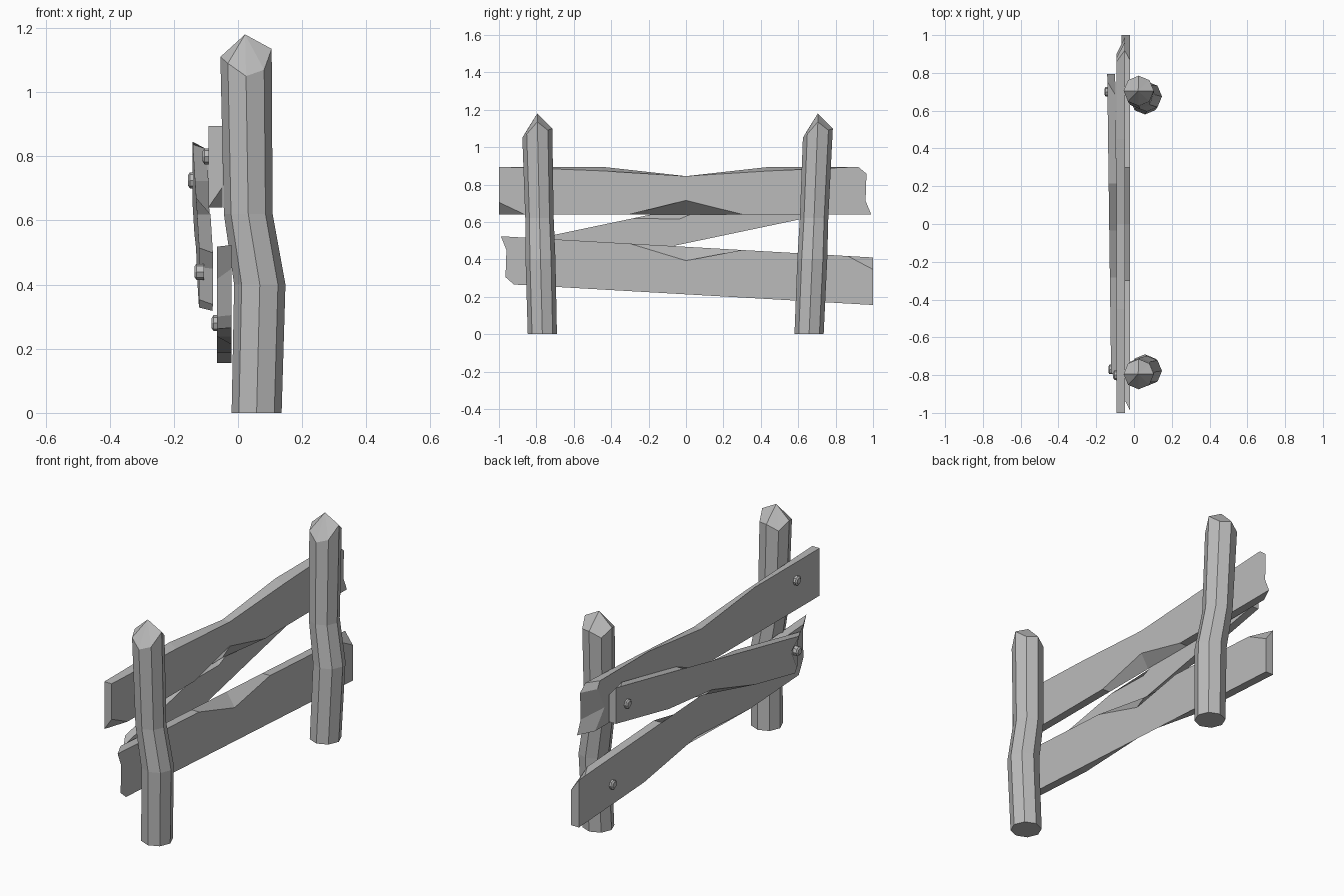
import bpy, math
from mathutils import Vector

cube = bpy.data.objects.get("Cube")
if cube:
    bpy.data.objects.remove(cube, do_unlink=True)

grey = bpy.data.materials.new("weathered_grey")
grey.use_nodes = True
colour = (0.5, 0.5, 0.5, 1)
grey.diffuse_color = colour
grey.node_tree.nodes["Principled BSDF"].inputs["Base Color"].default_value = colour


def make_object(name, verts, faces):
    mesh = bpy.data.meshes.new(name)
    mesh.from_pydata(verts, [], faces)
    mesh.materials.append(grey)
    mesh.update()
    obj = bpy.data.objects.new(name, mesh)
    bpy.context.collection.objects.link(obj)
    return obj


SIDES = 8


# Post: bent octagonal trunk with an uneven pointed tip
def post(name, y_bottom, y_top):
    # height, centre x, radius
    rings = [(0, 0.058, 0.078), (0.4, 0.068, 0.08), (0.62, 0.032, 0.076), (1.09, 0.025, 0.08)]
    rim = [0.045, 0, 0.01, -0.02, 0.02, 0, -0.04, -0.02]
    verts, faces = [], []
    for level, (z, cx, r) in enumerate(rings):
        cy = y_bottom + (y_top - y_bottom) * z / rings[-1][0]
        for i in range(SIDES):
            a = math.tau * i / SIDES
            lift = rim[i] if level == len(rings) - 1 else 0
            verts.append((cx + r * math.cos(a), cy + r * math.sin(a), z + lift))
    for level in range(len(rings) - 1):
        b = level * SIDES
        for i in range(SIDES):
            j = (i + 1) % SIDES
            faces.append((b + i, b + j, b + SIDES + j, b + SIDES + i))
    top = len(verts)
    verts.append((0.022, y_top, 1.18))
    b = top - SIDES
    faces += [(b + i, b + (i + 1) % SIDES, top) for i in range(SIDES)]
    faces.append(tuple(reversed(range(SIDES))))
    make_object(name, verts, faces)


post("front_post", -0.768, -0.795)
post("rear_post", 0.658, 0.705)

# Plank outlines: one end square, the other splintered and bevelled
FACE = [(-1, 0.127), (-0.45, 0.105), (0, 0.077), (0.45, 0.105), (0.92, 0.127),
        (0.965, 0.09), (0.96, -0.055), (0.99, -0.127), (0.3, -0.127), (0, -0.053),
        (-0.3, -0.127), (-0.865, -0.127), (-1, -0.063)]
BACK = [(-1, 0.127), (-0.45, 0.127), (0, 0.077), (0.45, 0.127), (0.86, 0.127),
        (0.88, 0.09), (0.82, -0.03), (0.9, -0.127), (0.3, -0.127), (0, -0.127),
        (-0.3, -0.127), (-0.95, -0.127), (-1, -0.127)]


# Plank: two outlines bridged, optionally turned over end for end, then sloped
def plank(name, centre, thickness, length=1.0, height=1.0, slope=0.0, yaw=0.0, flip=1, straight=False):
    verts = []
    for outline, side in ((FACE, 0.5), (BACK, -0.5)):
        for k, (u, v) in enumerate(outline):
            if straight and side > 0 and k in (1, 2, 3):
                v = 0.127
            y, z = u * length * flip, v * height * flip
            verts.append((centre[0] + side * thickness + yaw * y,
                          centre[1] + y, centre[2] + z + slope * y))
    n = len(FACE)
    faces = [tuple(reversed(range(n))), tuple(range(n, 2 * n))]
    faces += [(i, (i + 1) % n, n + (i + 1) % n, n + i) for i in range(n)]
    make_object(name, verts, faces)


plank("top_rail", (-0.07, 0, 0.768), 0.044)
plank("bottom_rail", (-0.043, 0, 0.34), 0.046, slope=-0.057, flip=-1, straight=True)
plank("diagonal_brace", (-0.11, -0.035, 0.575), 0.042, length=0.83, height=0.76,
      slope=0.21, yaw=-0.013, flip=-1, straight=True)


# Bolt: short hexagonal head facing outward from the back of a plank
def bolt(name, x, y, z):
    verts = []
    for dx, r in ((0.012, 0.025), (-0.012, 0.025), (-0.018, 0.016)):
        for i in range(SIDES):
            a = math.tau * i / SIDES
            verts.append(Vector((x + dx, y + r * math.cos(a), z + r * math.sin(a))))
    faces = [tuple(range(SIDES)), tuple(reversed(range(2 * SIDES, 3 * SIDES)))]
    for b in (0, SIDES):
        for i in range(SIDES):
            j = (i + 1) % SIDES
            faces.append((b + i, b + SIDES + i, b + SIDES + j, b + j))
    make_object(name, verts, faces)


bolt("top_rail_bolt", -0.092, -0.8, 0.8)
bolt("bottom_rail_bolt", -0.064, 0.72, 0.28)
bolt("brace_upper_bolt", -0.138, 0.7, 0.725)
bolt("brace_lower_bolt", -0.118, -0.77, 0.44)
